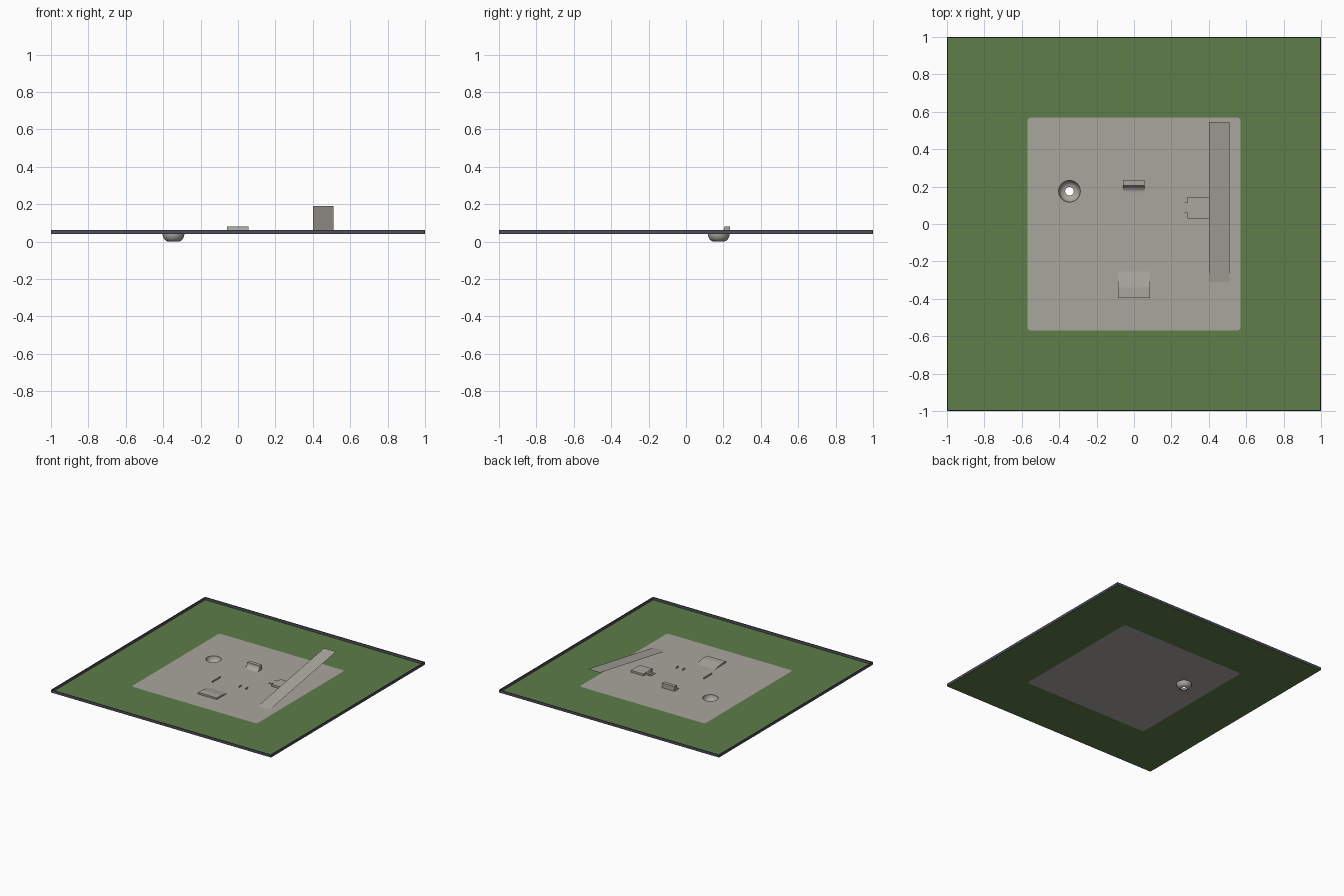
import bpy, bmesh, math
from mathutils import Vector

if "Cube" in bpy.data.objects:
    bpy.data.objects.remove(bpy.data.objects["Cube"])

FLOOR = 0.041


def material(name, rgb):
    linear = [((c / 255 + 0.055) / 1.055) ** 2.4 for c in rgb] + [1]
    mat = bpy.data.materials.new(name)
    mat.use_nodes = True
    mat.diffuse_color = linear
    mat.node_tree.nodes["Principled BSDF"].inputs["Base Color"].default_value = linear
    return mat


grass = material("grass green", (94, 125, 72))
concrete = material("concrete grey", (170, 166, 159))
border = material("border slate", (78, 78, 92))


def finish(name, bm, mat, fix_normals=True):
    if fix_normals:
        bmesh.ops.recalc_face_normals(bm, faces=bm.faces)
    mesh = bpy.data.meshes.new(name)
    bm.to_mesh(mesh)
    bm.free()
    mesh.materials.append(mat)
    obj = bpy.data.objects.new(name, mesh)
    bpy.context.scene.collection.objects.link(obj)
    return obj


def rounded_square(half, radius, steps=6):
    pts = []
    for corner in range(4):
        mid = math.pi / 4 + corner * math.pi / 2
        centre = Vector((math.cos(mid), math.sin(mid))) * math.sqrt(2) * (half - radius)
        for i in range(steps + 1):
            a = corner * math.pi / 2 + i / steps * math.pi / 2
            pts.append(centre + radius * Vector((math.cos(a), math.sin(a))))
    return pts


def square(half):
    return [(half, half), (-half, half), (-half, -half), (half, -half)]


def circle(centre, radius, count=32):
    return [(centre[0] + radius * math.cos(math.tau * i / count),
             centre[1] + radius * math.sin(math.tau * i / count)) for i in range(count)]


def sheet_with_hole(name, outer, inner, mat):
    """Flat sheet between two outlines."""
    bm = bmesh.new()
    for loop in (outer, inner):
        verts = [bm.verts.new((p[0], p[1], FLOOR)) for p in loop]
        for i, v in enumerate(verts):
            bm.edges.new((verts[i - 1], v))
    bmesh.ops.triangle_fill(bm, edges=bm.edges[:], use_beauty=True, normal=(0, 0, 1))
    for f in bm.faces:
        f.normal_update()
        if f.normal.z < 0:
            f.normal_flip()
    return finish(name, bm, mat, False)


def prism(name, profile, start, end, axis="X", mat=concrete):
    """Extrude a side profile (horizontal, height above floor) along an axis."""
    bm = bmesh.new()

    def place(t, p):
        h = FLOOR + p[1]
        return (t, p[0], h) if axis == "X" else (p[0], t, h)

    face = bm.faces.new([bm.verts.new(place(start, p)) for p in profile])
    made = bmesh.ops.extrude_face_region(bm, geom=[face])["geom"]
    shift = (end - start, 0, 0) if axis == "X" else (0, end - start, 0)
    bmesh.ops.translate(bm, vec=shift, verts=[g for g in made if isinstance(g, bmesh.types.BMVert)])
    return finish(name, bm, mat)


def quad(name, corners, mat=concrete):
    bm = bmesh.new()
    bm.faces.new([bm.verts.new(c) for c in corners])
    return finish(name, bm, mat, False)


# Ground: lawn around a rounded concrete pad that opens into the bowl
pad_edge = rounded_square(0.57, 0.02)
bowl_at, bowl_radius, drain_radius = (-0.345, 0.175), 0.058, 0.023
sheet_with_hole("lawn", square(0.998), pad_edge, grass)
sheet_with_hole("concrete_pad", pad_edge, circle(bowl_at, bowl_radius), concrete)

# Low border wall
bm = bmesh.new()
rings = [[bm.verts.new((*p, z)) for p in square(h)]
         for h, z in ((1, FLOOR), (1, 0.063), (0.995, 0.063), (0.995, FLOOR))]
for r in range(4):
    a, b = rings[r - 1], rings[r]
    for i in range(4):
        bm.faces.new((a[i - 1], a[i], b[i], b[i - 1]))
finish("border_wall", bm, border)

# Sunken bowl with an open drain
bm = bmesh.new()
rings = []
for i in range(9):
    a = i / 8 * math.pi / 2
    r = drain_radius + (bowl_radius - drain_radius) * math.cos(a)
    z = FLOOR * (1 - math.sin(a))
    rings.append([bm.verts.new((*p, z)) for p in circle(bowl_at, r)])
for a, b in zip(rings, rings[1:]):
    for i in range(len(a)):
        f = bm.faces.new((a[i - 1], a[i], b[i], b[i - 1]))
        f.smooth = True
finish("bowl", bm, concrete, False)

# Quarter pipe facing the front
curve = [(0.168 + 0.037 * math.sin(i / 8 * math.pi / 2),
          0.039 * (1 - math.cos(i / 8 * math.pi / 2))) for i in range(9)]
prism("quarter_pipe", curve + [(0.235, 0.039), (0.235, 0)], -0.06, 0.055)

# Bank ramp with a flat deck
prism("bank_ramp", [(-0.255, 0), (-0.34, 0.014), (-0.395, 0.014), (-0.395, 0)], -0.085, 0.085)

# Platform with steps on its right side
prism("platform", [(0.285, 0), (0.285, 0.016), (0.4, 0.016), (0.4, 0)], 0.03, 0.145, "Y")
for i in range(3):
    edge, height = 0.285 - 0.016 * i, 0.012 - 0.004 * i
    prism(f"step_{i + 1}", [(edge, 0), (edge, height), (edge - 0.016, height), (edge - 0.016, 0)],
          0.06, 0.115, "Y")

# Long thin launch ramp rising to the back
quad("launch_ramp", [(0.4, -0.31, FLOOR), (0.51, -0.31, FLOOR),
                     (0.51, 0.545, 0.19), (0.4, 0.545, 0.19)])

# Thin upright rails
for name, x, y, half in (("long_rail", -0.115, -0.12, 0.055),
                         ("short_rail_right", 0.1, -0.115, 0.015),
                         ("short_rail_left", 0.16, -0.115, 0.015)):
    quad(name, [(x, y - half, FLOOR), (x, y + half, FLOOR),
                (x, y + half, FLOOR + 0.012), (x, y - half, FLOOR + 0.012)])
